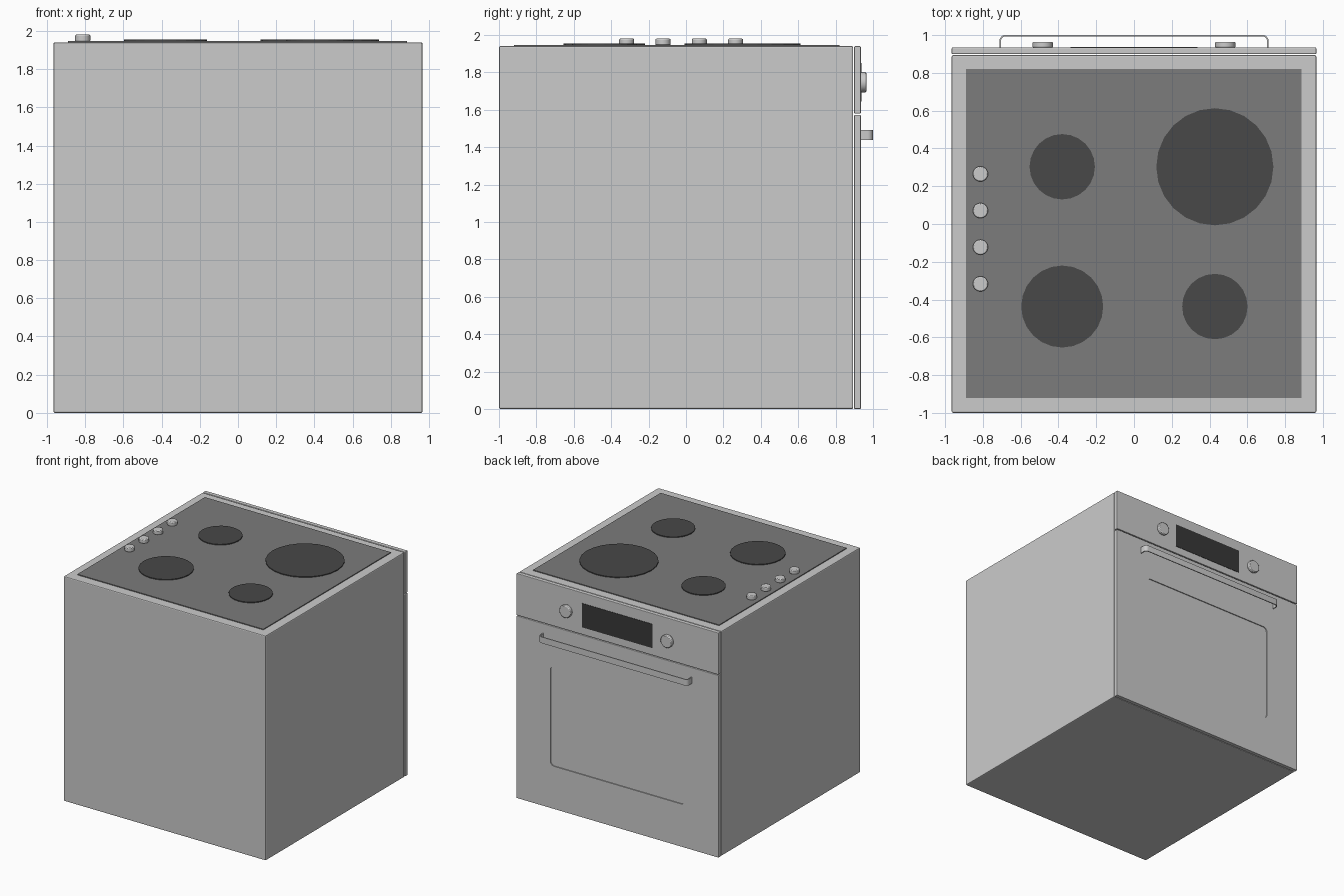
import bpy, bmesh, math

if "Cube" in bpy.data.objects:
    bpy.data.objects.remove(bpy.data.objects["Cube"])

def material(name, v):
    m = bpy.data.materials.new(name)
    m.diffuse_color = (v, v, v, 1)
    m.use_nodes = True
    m.node_tree.nodes["Principled BSDF"].inputs["Base Color"].default_value = m.diffuse_color
    return m

glass = material("dark_glass", 0.2)
black = material("burner_black", 0.065)
screen = material("screen_black", 0.04)

def new_object(name, bm, mat=None, bevel=0.0, segments=2):
    bmesh.ops.recalc_face_normals(bm, faces=bm.faces[:])
    me = bpy.data.meshes.new(name)
    bm.to_mesh(me)
    bm.free()
    ob = bpy.data.objects.new(name, me)
    bpy.context.collection.objects.link(ob)
    if mat:
        me.materials.append(mat)
    if bevel:
        b = ob.modifiers.new("bevel", "BEVEL")
        b.width, b.segments, b.limit_method = bevel, segments, 'ANGLE'
    return ob

def smooth(ob):
    bpy.ops.object.select_all(action='DESELECT')
    ob.select_set(True)
    bpy.context.view_layer.objects.active = ob
    bpy.ops.object.shade_smooth_by_angle(angle=math.radians(35))

def box(name, lo, hi, mat=None, bevel=0.0):
    bm = bmesh.new()
    bmesh.ops.create_cube(bm, size=1)
    for v in bm.verts:
        v.co = [(a + b) / 2 + c * (b - a) for a, b, c in zip(lo, hi, v.co)]
    return new_object(name, bm, mat, bevel)

def prism(name, pts, vec, mat=None):
    bm = bmesh.new()
    face = bm.faces.new([bm.verts.new(p) for p in pts])
    ext = bmesh.ops.extrude_face_region(bm, geom=[face], use_keep_orig=True)
    verts = [g for g in ext["geom"] if isinstance(g, bmesh.types.BMVert)]
    bmesh.ops.translate(bm, vec=vec, verts=verts)
    return new_object(name, bm, mat)

def disc(name, x, y, z0, z1, r, sides, mat=None):
    pts = [(x + r * math.cos(2 * math.pi * i / sides),
            y + r * math.sin(2 * math.pi * i / sides), z0) for i in range(sides)]
    return prism(name, pts, (0, 0, z1 - z0), mat)

def knob(name, loc, r, h, rot_x=0.0):
    ob = disc(name, 0, 0, 0, h, r, 24)
    b = ob.modifiers.new("bevel", "BEVEL")
    b.width, b.segments, b.limit_method = 0.006, 2, 'ANGLE'
    b.angle_limit = math.radians(40)
    ob.location, ob.rotation_euler = loc, (rot_x, 0, 0)
    smooth(ob)

def arc(cx, cy, r, a0, a1, n=6):
    return [(cx + r * math.cos(math.radians(a0 + (a1 - a0) * i / n)),
             cy + r * math.sin(math.radians(a0 + (a1 - a0) * i / n))) for i in range(n + 1)]

# Cabinet, control panel and door
box("cabinet", (-0.965, -1, 0), (0.965, 0.894, 1.94), bevel=0.008)
box("control_panel", (-0.965, 0.899, 1.579), (0.965, 0.935, 1.94), bevel=0.005)
door = box("oven_door", (-0.965, 0.899, 0), (0.965, 0.935, 1.573), bevel=0.005)

# Shallow rounded window recess in the door
x, z0, z1, r = 0.64, 0.37, 1.23, 0.035
outline = (arc(x - r, z1 - r, r, 0, 90) + arc(r - x, z1 - r, r, 90, 180)
           + arc(r - x, z0 + r, r, 180, 270) + arc(x - r, z0 + r, r, 270, 360))
cutter = prism("window_cutter", [(px, 0.927, pz) for px, pz in outline], (0, 0.1, 0))
cutter.hide_render = True
cutter.hide_set(True)
cut = door.modifiers.new("window", "BOOLEAN")
cut.object, cut.operation, cut.solver = cutter, 'DIFFERENCE', 'EXACT'

# Display and control knobs
box("display", (-0.337, 0.93, 1.643), (0.337, 0.938, 1.85), screen)
for side, sx in (("left", 1), ("right", -1)):
    knob(f"control_knob_{side}", (sx * 0.483, 0.933, 1.747), 0.054, 0.031, -math.pi / 2)

# Handle: a thin strip bent into a U
def u_path(hx, y, r):
    right = [(hx, 0.93)] + arc(hx - r, y - r, r, 0, 90)
    return right + [(-a, b) for a, b in reversed(right)]

strip = u_path(0.712, 1.0, 0.03) + u_path(0.704, 0.992, 0.022)[::-1]
smooth(prism("door_handle", [(px, py, 1.438) for px, py in strip], (0, 0, 0.054)))

# Hob with burners and its row of knobs
box("hob_glass", (-0.89, -0.92, 1.93), (0.886, 0.82, 1.947), glass)
burners = [(-0.38, 0.303, 0.173), (0.428, 0.303, 0.31),
           (-0.38, -0.437, 0.217), (0.428, -0.437, 0.173)]
for i, (bx, by, br) in enumerate(burners):
    disc(f"burner_{i + 1}", bx, by, 1.94, 1.954, br, 24, black)
for i in range(4):
    knob(f"hob_knob_{i + 1}", (-0.813, 0.265 - 0.194 * i, 1.944), 0.04, 0.036)
